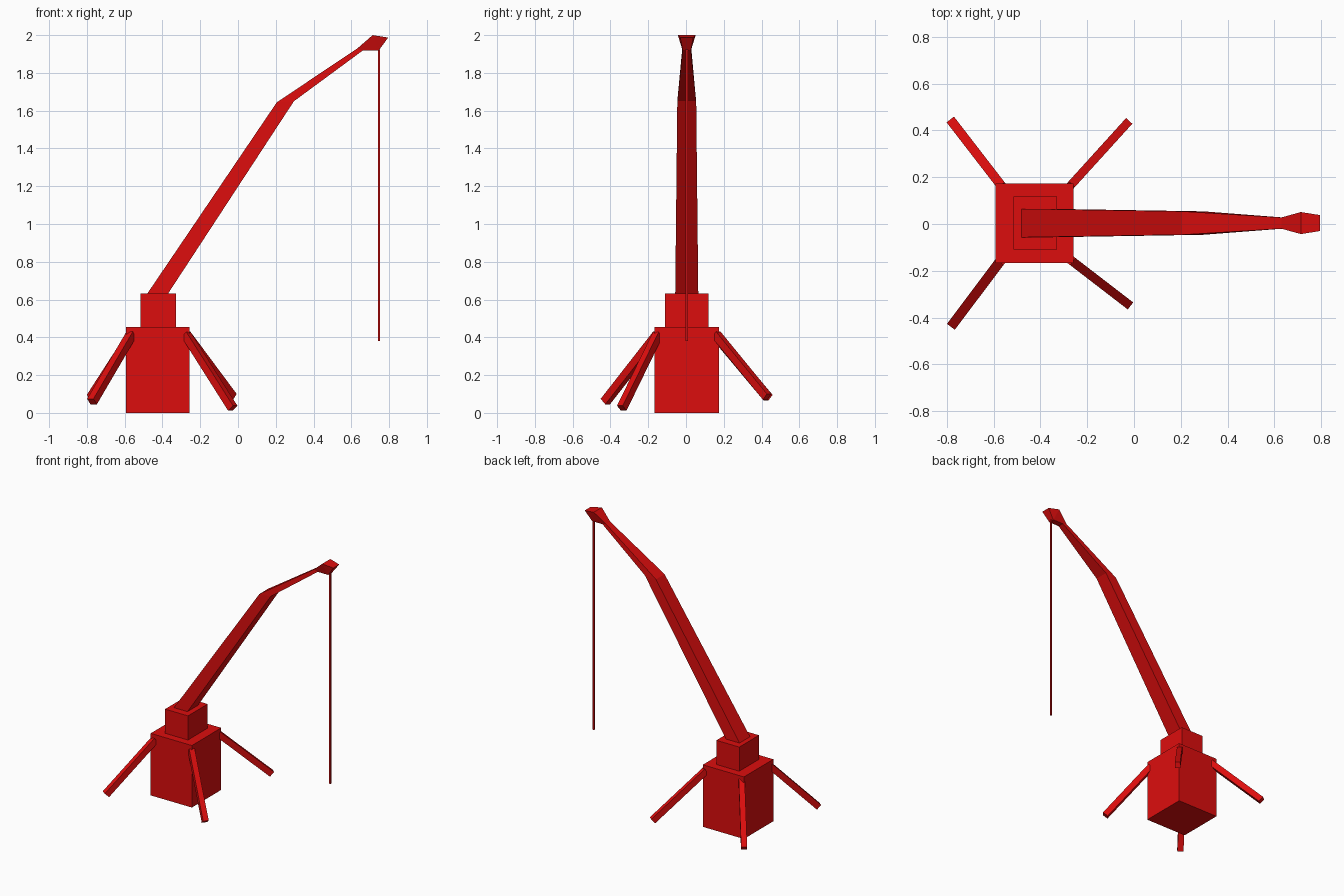
import bpy
import bmesh
from mathutils import Vector

if "Cube" in bpy.data.objects:
    bpy.data.objects.remove(bpy.data.objects["Cube"], do_unlink=True)

red = bpy.data.materials.new("crane_red")
red.use_nodes = True
red.diffuse_color = (0.72, 0.004, 0.004, 1)
red.node_tree.nodes["Principled BSDF"].inputs["Base Color"].default_value = red.diffuse_color

MID_Y = 0.004  # the body sits a hair off centre


def loft(name, rings):
    """Skin a run of four-cornered rings and cap both ends."""
    bm = bmesh.new()
    loops = [[bm.verts.new(p) for p in ring] for ring in rings]
    for a, b in zip(loops, loops[1:]):
        for i in range(4):
            j = (i + 1) % 4
            bm.faces.new((a[i], a[j], b[j], b[i]))
    bm.faces.new(loops[0])
    bm.faces.new(loops[-1])
    bmesh.ops.recalc_face_normals(bm, faces=bm.faces)
    mesh = bpy.data.meshes.new(name)
    bm.to_mesh(mesh)
    bm.free()
    mesh.materials.append(red)
    obj = bpy.data.objects.new(name, mesh)
    bpy.context.collection.objects.link(obj)
    return obj


def section(upper, lower, upper_half, lower_half):
    """Ring across the boom from its upper and lower (x, z) points."""
    (ux, uz), (lx, lz) = upper, lower
    return [(ux, MID_Y - upper_half, uz), (ux, MID_Y + upper_half, uz),
            (lx, MID_Y + lower_half, lz), (lx, MID_Y - lower_half, lz)]


def box(name, x, half_x, half_y, z0, z1):
    return loft(name, [[(x - half_x, MID_Y - half_y, z), (x + half_x, MID_Y - half_y, z),
                        (x + half_x, MID_Y + half_y, z), (x - half_x, MID_Y + half_y, z)]
                       for z in (z0, z1)])


def beam(name, start, end, width, depth):
    """Square bar between two points, kept level sideways."""
    start, end = Vector(start), Vector(end)
    axis = (end - start).normalized()
    side = axis.cross(Vector((0, 0, 1))).normalized()
    up = side.cross(axis)
    corners = [side * sx * width / 2 + up * sz * depth / 2
               for sx, sz in ((-1, -1), (1, -1), (1, 1), (-1, 1))]
    return loft(name, [[p + c for c in corners] for p in (start, end)])


# Body and turntable
box("base_block", -0.425, 0.167, 0.17, 0, 0.455)
box("turret_block", -0.422, 0.093, 0.114, 0.455, 0.632)

# Bent, tapering boom with a flared head
loft("boom", [
    section((-0.48, 0.632), (-0.37, 0.632), 0.061, 0.061),
    section((0.206, 1.645), (0.296, 1.65), 0.05, 0.05),
    section((0.63, 1.928), (0.66, 1.918), 0.024, 0.022),
    section((0.713, 2.0), (0.743, 1.918), 0.047, 0.022),
    section((0.795, 1.987), (0.744, 1.917), 0.034, 0.021),
])

# Hanging cable
box("cable", 0.746, 0.005, 0.006, 0.38, 1.925)

# Splayed outriggers
beam("back_right_leg", (-0.56, 0.155, 0.415), (-0.776, 0.435, 0.08), 0.04, 0.042)
beam("back_left_leg", (-0.275, 0.16, 0.415), (-0.03, 0.43, 0.085), 0.036, 0.042)
beam("front_right_leg", (-0.565, -0.15, 0.415), (-0.773, -0.427, 0.06), 0.042, 0.042)
beam("front_left_leg", (-0.275, -0.15, 0.415), (-0.028, -0.34, 0.025), 0.038, 0.042)
